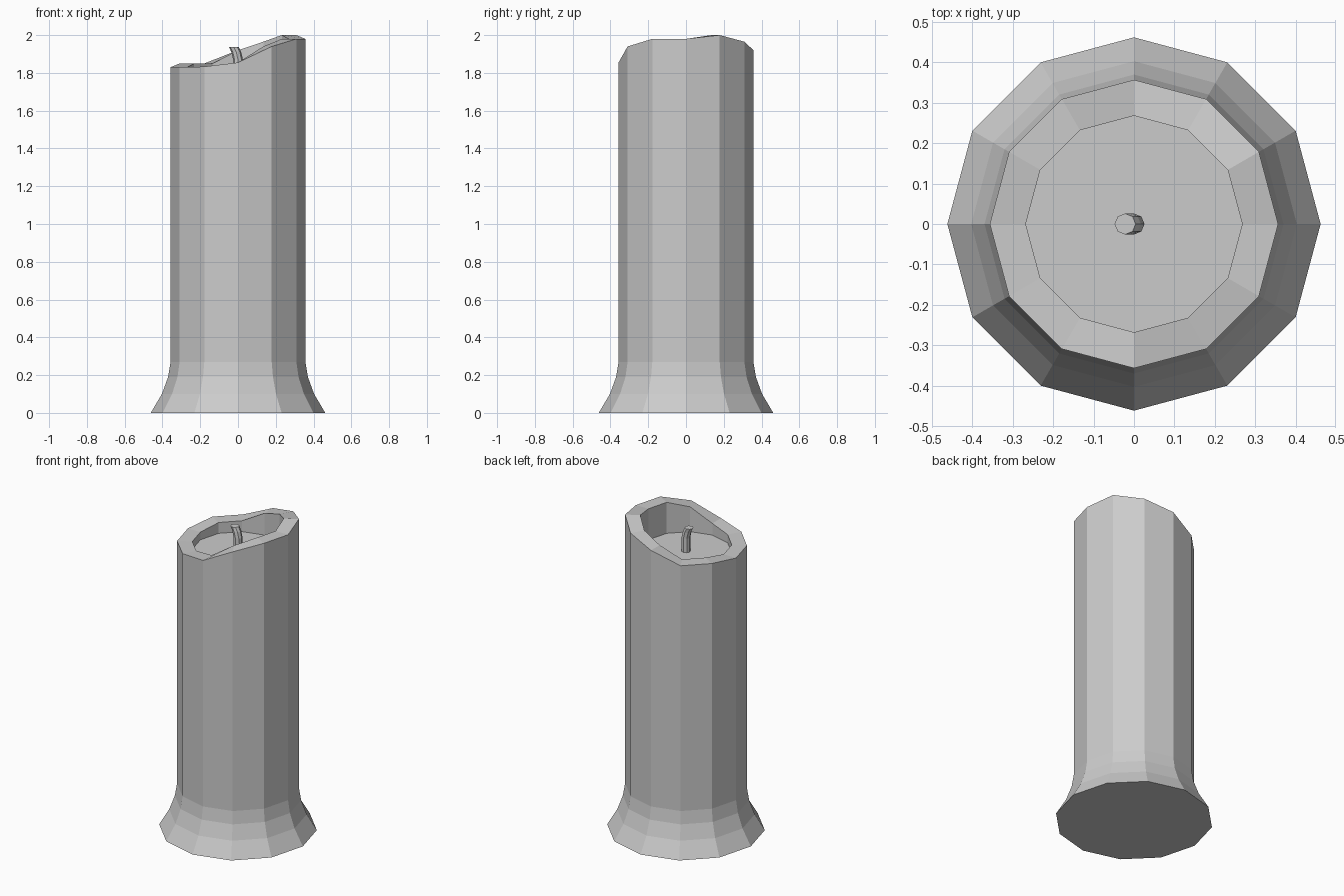
import bpy, bmesh, math

if "Cube" in bpy.data.objects:
    bpy.data.objects.remove(bpy.data.objects["Cube"])

def ring(bm, r, heights, n, cx=0.0):
    """One loop of n vertices; heights is a number or one value per corner."""
    zs = heights if isinstance(heights, list) else [heights] * n
    return [bm.verts.new((cx + r * math.cos(2 * math.pi * i / n),
                          r * math.sin(2 * math.pi * i / n), zs[i])) for i in range(n)]

def loft(name, sections, n):
    """Closed flat-shaded tube through (radius, heights, x offset) sections."""
    bm = bmesh.new()
    rings = [ring(bm, r, z, n, cx) for r, z, cx in sections]
    for a, b in zip(rings, rings[1:]):
        for i in range(n):
            j = (i + 1) % n
            bm.faces.new((a[i], a[j], b[j], b[i]))
    bm.faces.new(rings[0][::-1])
    bm.faces.new(rings[-1])
    bmesh.ops.recalc_face_normals(bm, faces=bm.faces)
    me = bpy.data.meshes.new(name)
    bm.to_mesh(me)
    bm.free()
    ob = bpy.data.objects.new(name, me)
    bpy.context.collection.objects.link(ob)
    return ob

# Rim height every 30 degrees, starting at +x: the melted, uneven top
rim = [1.98, 2.0, 1.965, 1.92, 1.85, 1.85, 1.83, 1.83, 1.833, 1.855, 1.94, 1.98]

# Candle body: flared foot, straight shaft, uneven rim and sunken wax pool
loft("candle_body", [
    (0.462, 0.0, 0), (0.403, 0.10, 0), (0.37, 0.19, 0), (0.357, 0.27, 0),
    (0.357, rim, 0), (0.268, rim, 0), (0.268, 1.78, 0)], 12)

# Wick: upright stem bending towards -x
loft("wick", [
    (0.026, 1.775, 0), (0.026, 1.87, 0), (0.026, 1.91, -0.009), (0.026, 1.937, -0.022)], 8)
